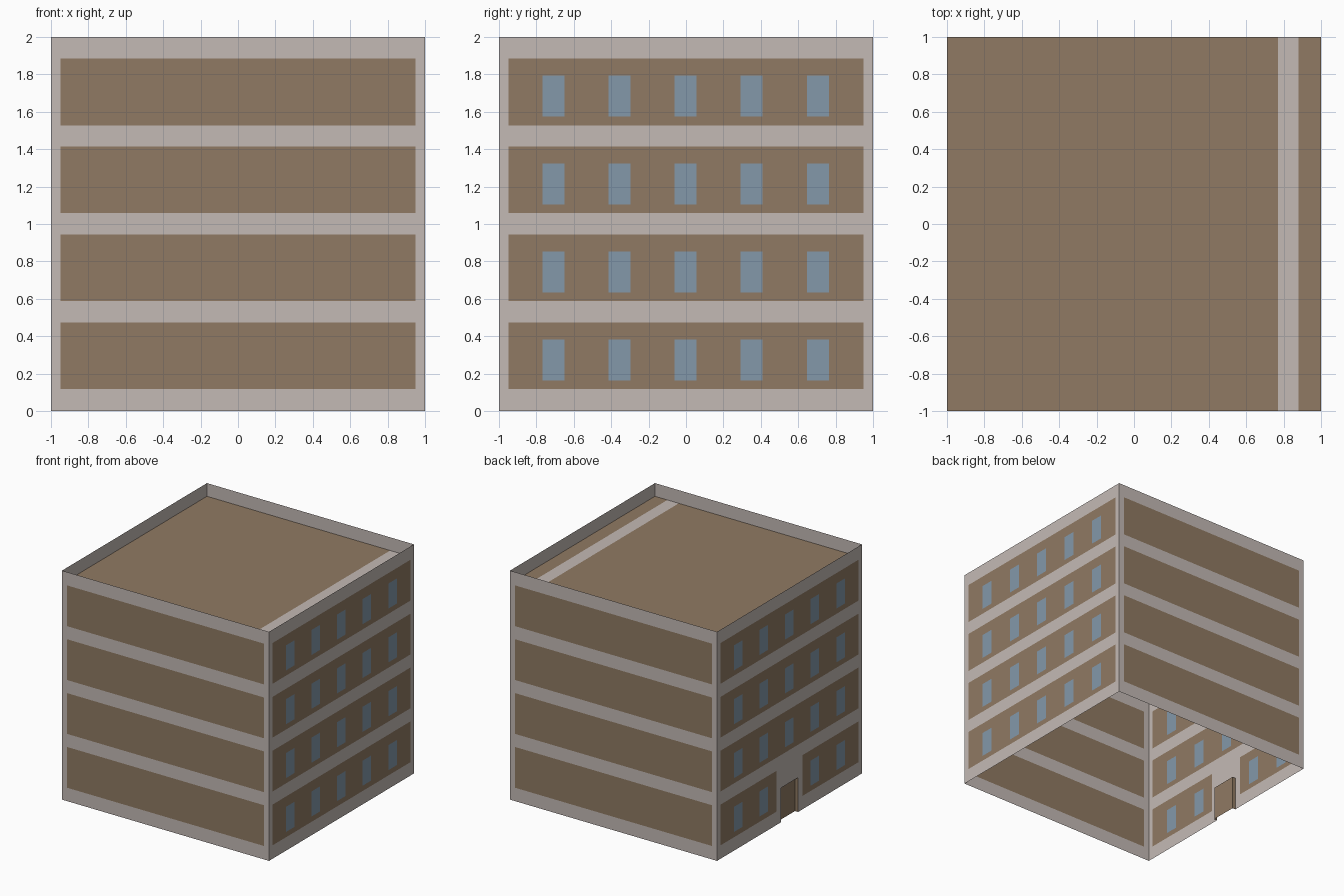
import bpy

if "Cube" in bpy.data.objects:
    bpy.data.objects.remove(bpy.data.objects["Cube"])

# --- flat colours ---
def material(name, rgb):
    m = bpy.data.materials.new(name)
    lin = [((c / 255 + 0.055) / 1.055) ** 2.4 for c in rgb]
    m.diffuse_color = (*lin, 1)
    m.use_nodes = True
    m.node_tree.nodes["Principled BSDF"].inputs["Base Color"].default_value = m.diffuse_color
    return m

MATS = [material("pale_concrete", (196, 186, 181)),
        material("brown_brick", (144, 122, 99)),
        material("blue_glass", (131, 152, 170))]
CONCRETE, BRICK, GLASS = range(3)

FLOOR = 0.4703                       # storey height
ROOF_Z = 1.885
WINDOWS = [-0.708, -0.355, -0.003, 0.35, 0.705]
HALF_WIN = 0.059
DOOR_W, DOOR_H, DOOR_GAP, DOOR_DEPTH = 0.118, 0.30, 0.18, 0.03


def add_object(name, quads):
    """quads: list of (four points, material index)"""
    verts = [p for q, _ in quads for p in q]
    faces = [tuple(range(4 * i, 4 * i + 4)) for i in range(len(quads))]
    me = bpy.data.meshes.new(name)
    me.from_pydata(verts, [], faces)
    for m in MATS:
        me.materials.append(m)
    for poly, (_, mi) in zip(me.polygons, quads):
        poly.material_index = mi
    ob = bpy.data.objects.new(name, me)
    bpy.context.collection.objects.link(ob)
    return ob


def wall(name, place, windows=(), door=False):
    """One thin wall cut into bands, brick panels and windows."""
    us = {-1, -0.95, 0.95, 1}
    zs = {0, 2}
    for w in windows:
        us |= {w - HALF_WIN, w + HALF_WIN}
    if door:
        us |= {-DOOR_GAP, -DOOR_W, DOOR_W, DOOR_GAP}
        zs.add(DOOR_H)
    for k in range(4):
        zs |= {k * FLOOR + h for h in (0.117, 0.473)}
        if windows:
            zs |= {k * FLOOR + h for h in (0.163, 0.382)}
    us, zs = sorted(us), sorted(zs)
    quads = []
    for u0, u1 in zip(us, us[1:]):
        for z0, z1 in zip(zs, zs[1:]):
            u, z = (u0 + u1) / 2, (z0 + z1) / 2
            k = min(int(z / FLOOR), 3)
            h = z - k * FLOOR
            mi = CONCRETE
            if door and abs(u) < DOOR_W and z < DOOR_H:
                continue                      # doorway opening
            if abs(u) < 0.95 and any(0.117 < z - j * FLOOR < 0.473 for j in range(4)):
                mi = BRICK
                j = next(j for j in range(4) if 0.117 < z - j * FLOOR < 0.473)
                if 0.163 < z - j * FLOOR < 0.382 and any(abs(u - w) < HALF_WIN for w in windows):
                    mi = GLASS
                if door and j == 0 and abs(u) < DOOR_GAP:
                    mi = CONCRETE             # plain surround of the door
            quads.append(([place(a, b) for a, b in
                           ((u0, z0), (u1, z0), (u1, z1), (u0, z1))], mi))
    add_object(name, quads)


# --- four walls ---
wall("front_wall", lambda u, z: (u, -1, z))
wall("back_wall", lambda u, z: (-u, 1, z))
wall("right_wall", lambda u, z: (1, u, z), WINDOWS)
wall("left_wall", lambda u, z: (-1, -u, z), WINDOWS, door=True)

# --- recessed door with its jambs and lintel ---
x0, x1, w, h = -1, -1 + DOOR_DEPTH, DOOR_W, DOOR_H
add_object("door", [
    ([(x1, w, 0), (x1, -w, 0), (x1, -w, h), (x1, w, h)], BRICK),
    ([(x0, w, 0), (x1, w, 0), (x1, w, h), (x0, w, h)], BRICK),
    ([(x1, -w, 0), (x0, -w, 0), (x0, -w, h), (x1, -w, h)], BRICK),
    ([(x0, w, h), (x1, w, h), (x1, -w, h), (x0, -w, h)], BRICK)])

# --- sunken flat roof with one pale strip ---
xs = [-1, 0.77, 0.88, 1]
add_object("roof", [
    ([(a, -1, ROOF_Z), (b, -1, ROOF_Z), (b, 1, ROOF_Z), (a, 1, ROOF_Z)], mi)
    for a, b, mi in zip(xs, xs[1:], (BRICK, CONCRETE, BRICK))])
